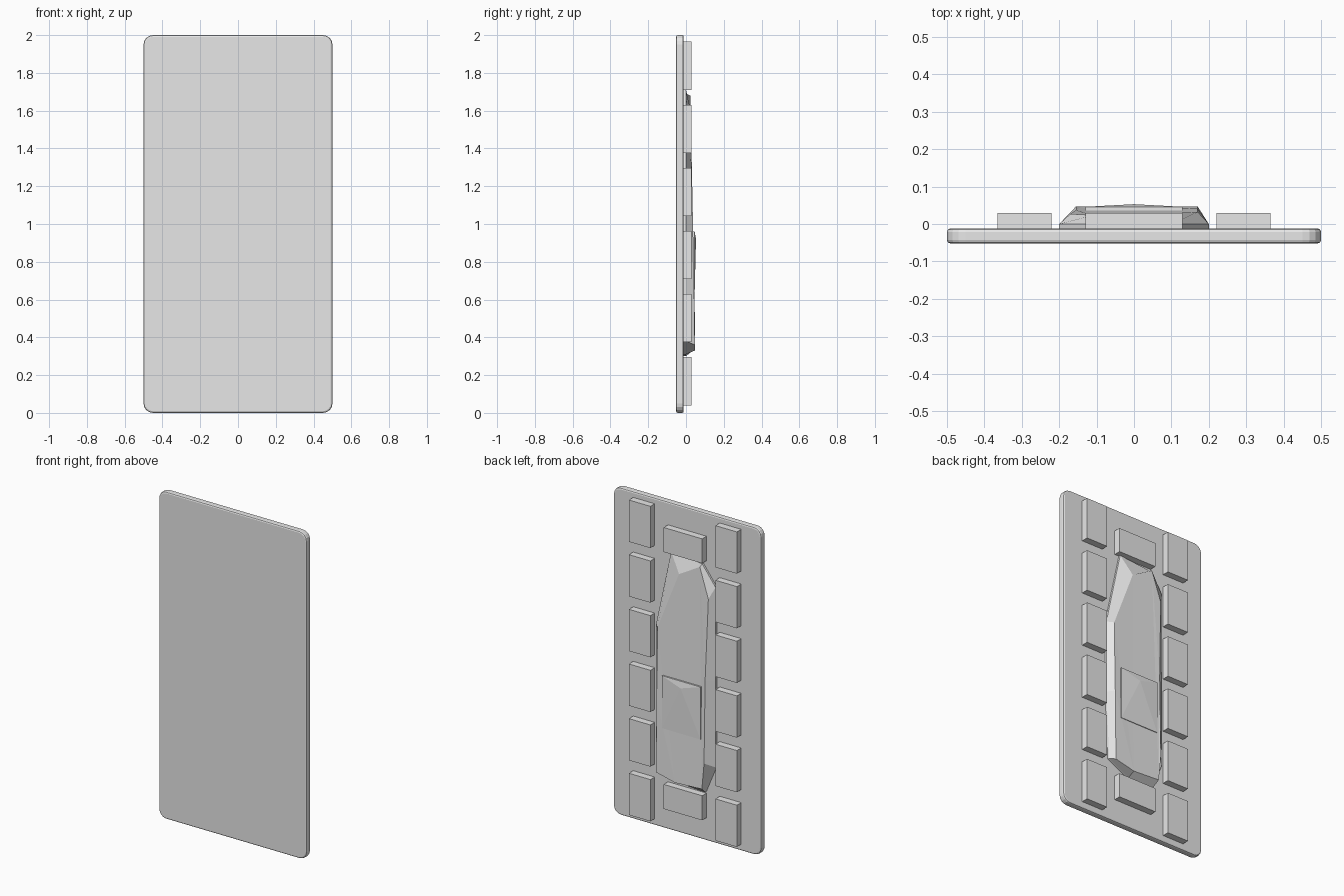
import bpy, bmesh, math

if "Cube" in bpy.data.objects:
    bpy.data.objects.remove(bpy.data.objects["Cube"])

# One plain grey for the whole model
grey = bpy.data.materials.new("light grey")
grey.use_nodes = True
colour = (0.8, 0.8, 0.8, 1)
grey.diffuse_color = colour
grey.node_tree.nodes["Principled BSDF"].inputs["Base Color"].default_value = colour

BACK = -0.012   # back surface of the plate
RAISED = 0.03   # outer face of the raised blocks


def finish(name, bm):
    bmesh.ops.recalc_face_normals(bm, faces=bm.faces)
    mesh = bpy.data.meshes.new(name)
    bm.to_mesh(mesh)
    bm.free()
    mesh.materials.append(grey)
    obj = bpy.data.objects.new(name, mesh)
    bpy.context.collection.objects.link(obj)
    return obj


def box(name, x0, x1, y0, y1, z0, z1):
    bm = bmesh.new()
    bmesh.ops.create_cube(bm, size=1)
    for v in bm.verts:
        v.co = (x1 if v.co.x > 0 else x0,
                y1 if v.co.y > 0 else y0,
                z1 if v.co.z > 0 else z0)
    return finish(name, bm)


# Flat panel with rounded corners and softened edges
bm = bmesh.new()
bmesh.ops.create_cube(bm, size=1)
for v in bm.verts:
    v.co = (v.co.x, BACK if v.co.y > 0 else -0.052, 1 + 2 * v.co.z)
corners = [e for e in bm.edges
           if abs(e.verts[0].co.y - e.verts[1].co.y) > 0.01]
bmesh.ops.bevel(bm, geom=corners, offset=0.05, segments=4,
                profile=0.5, affect='EDGES')
panel = finish("panel", bm)
soft = panel.modifiers.new("soft edges", 'BEVEL')
soft.width = 0.009
soft.segments = 2
soft.limit_method = 'ANGLE'
soft.angle_limit = math.radians(50)

# Two columns of raised blocks
for side, sign in (("left", 1), ("right", -1)):
    for row in range(6):
        z = 0.04 + row * 0.334
        xs = sorted((sign * 0.22, sign * 0.365))
        box(f"{side}_block_{row + 1}", *xs, BACK, RAISED, z, z + 0.255)

# Wide blocks at both ends of the middle
box("lower_wide_block", -0.13, 0.13, BACK, RAISED, 0.14, 0.29)
box("upper_wide_block", -0.13, 0.13, BACK, RAISED, 1.71, 1.86)

# Faceted shell: a low outline lofted to a raised one
base = [(0.1, 1.71), (0.2, 1.25), (0.2, 0.8), (0.18, 0.38), (0.04, 0.31),
        (-0.13, 0.3), (-0.2, 0.47), (-0.2, 1.0), (-0.2, 1.57), (-0.11, 1.69)]
crown = [(0.03, 1.6), (0.17, 1.24), (0.17, 0.8), (0.17, 0.36), (0.04, 0.33),
         (-0.14, 0.34), (-0.155, 0.5), (-0.155, 1.0), (-0.17, 1.5), (-0.11, 1.68)]
bm = bmesh.new()
foot = [bm.verts.new((x, BACK, z)) for x, z in base]
low = [bm.verts.new((x, 0, z)) for x, z in base]
high = [bm.verts.new((x, 0.047 - 0.02 * max(0, z - 0.5), z)) for x, z in crown]
for lower, upper in ((foot, low), (low, high)):
    for i in range(len(base)):
        j = (i + 1) % len(base)
        bm.faces.new((lower[i], lower[j], upper[j], upper[i]))
cap = bm.faces.new(high)
bmesh.ops.triangulate(bm, faces=[cap])
finish("faceted_shell", bm)

# Square boss on the shell with a shallow off-centre peak
boss = box("square_boss", -0.13, 0.13, 0.02, 0.046, 0.64, 0.96)
bm = bmesh.new()
bm.from_mesh(boss.data)
top = max(bm.faces, key=lambda f: f.calc_center_median().y)
peak = bmesh.ops.poke(bm, faces=[top])["verts"][0]
peak.co = (0, 0.053, 0.92)
bm.to_mesh(boss.data)
bm.free()
